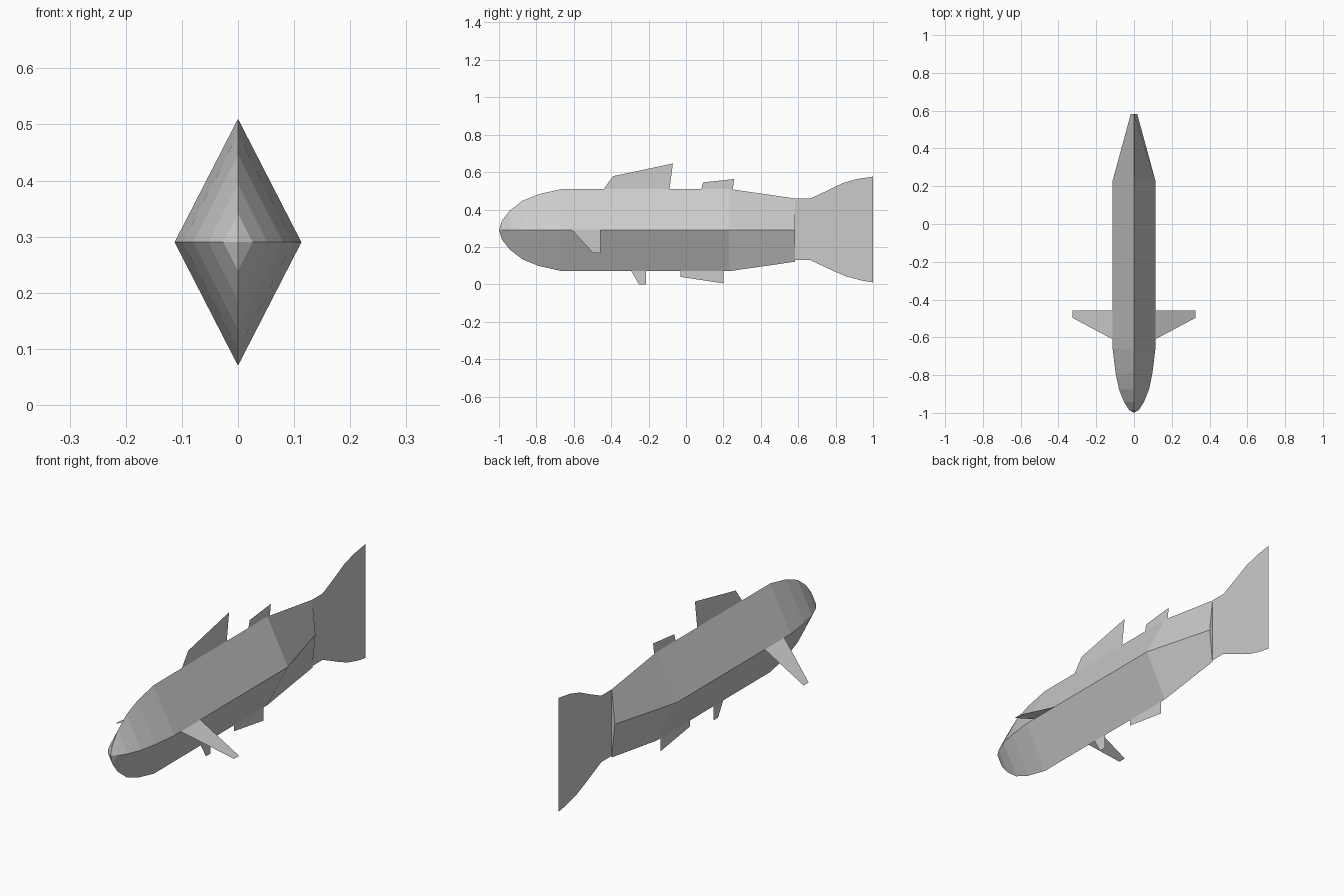
import bpy, bmesh

if "Cube" in bpy.data.objects:
    bpy.data.objects.remove(bpy.data.objects["Cube"])

MID = 0.29  # height of the body's side ridge


def make(name, verts, faces, fix_normals=False):
    mesh = bpy.data.meshes.new(name)
    mesh.from_pydata(verts, [], faces)
    if fix_normals:
        bm = bmesh.new()
        bm.from_mesh(mesh)
        bmesh.ops.recalc_face_normals(bm, faces=bm.faces)
        bm.to_mesh(mesh)
        bm.free()
    obj = bpy.data.objects.new(name, mesh)
    bpy.context.collection.objects.link(obj)
    return obj


def fin(name, outline):
    # thin sheet on the centre plane from a (y, z) outline
    return make(name, [(0, y, z) for y, z in outline], [range(len(outline))])


# Body: diamond sections (y, half width, half height) behind a pointed nose
sections = [(-0.984, 0.026, 0.051), (-0.942, 0.053, 0.104),
            (-0.875, 0.080, 0.156), (-0.787, 0.098, 0.192),
            (-0.662, 0.113, 0.22), (0.23, 0.113, 0.22),
            (0.583, 0.017, 0.169)]
verts = [(0, -1, MID)]
for y, w, h in sections:
    verts += [(w, y, MID), (0, y, MID + h), (-w, y, MID), (0, y, MID - h)]
faces = [(0, 1 + i, 1 + (i + 1) % 4) for i in range(4)]
for s in range(len(sections) - 1):
    a, b = 1 + s * 4, 5 + s * 4
    for i in range(4):
        j = (i + 1) % 4
        faces.append((a + i, b + i, b + j, a + j))
faces.append(range(len(verts) - 4, len(verts)))
make("body", verts, faces, True)

# Fins on the centre plane
fin("tail_fin", [(0.583, 0.459), (0.665, 0.459), (0.76, 0.503), (0.835, 0.54),
                 (0.91, 0.562), (1, 0.576), (1, 0.01), (0.94, 0.02),
                 (0.86, 0.041), (0.79, 0.071), (0.665, 0.129), (0.583, 0.129)])
fin("front_dorsal_fin", [(-0.44, 0.51), (-0.39, 0.578), (-0.07, 0.646), (-0.088, 0.51)])
fin("rear_dorsal_fin", [(0.082, 0.51), (0.092, 0.545), (0.258, 0.563), (0.25, 0.507)])
fin("pelvic_fin", [(-0.292, 0.07), (-0.252, 0), (-0.215, 0), (-0.215, 0.07)])
fin("anal_fin", [(-0.03, 0.07), (-0.03, 0.04), (0.2, 0.005), (0.2, 0.07)])

# Drooping pectoral fins, one each side
for side, label in ((1, "right"), (-1, "left")):
    make(label + "_pectoral_fin",
         [(side * x, y, z) for x, y, z in ((0.113, -0.61, MID), (0.113, -0.457, MID),
                                           (0.326, -0.457, 0.168), (0.326, -0.497, 0.168))],
         [(0, 1, 2, 3)])
